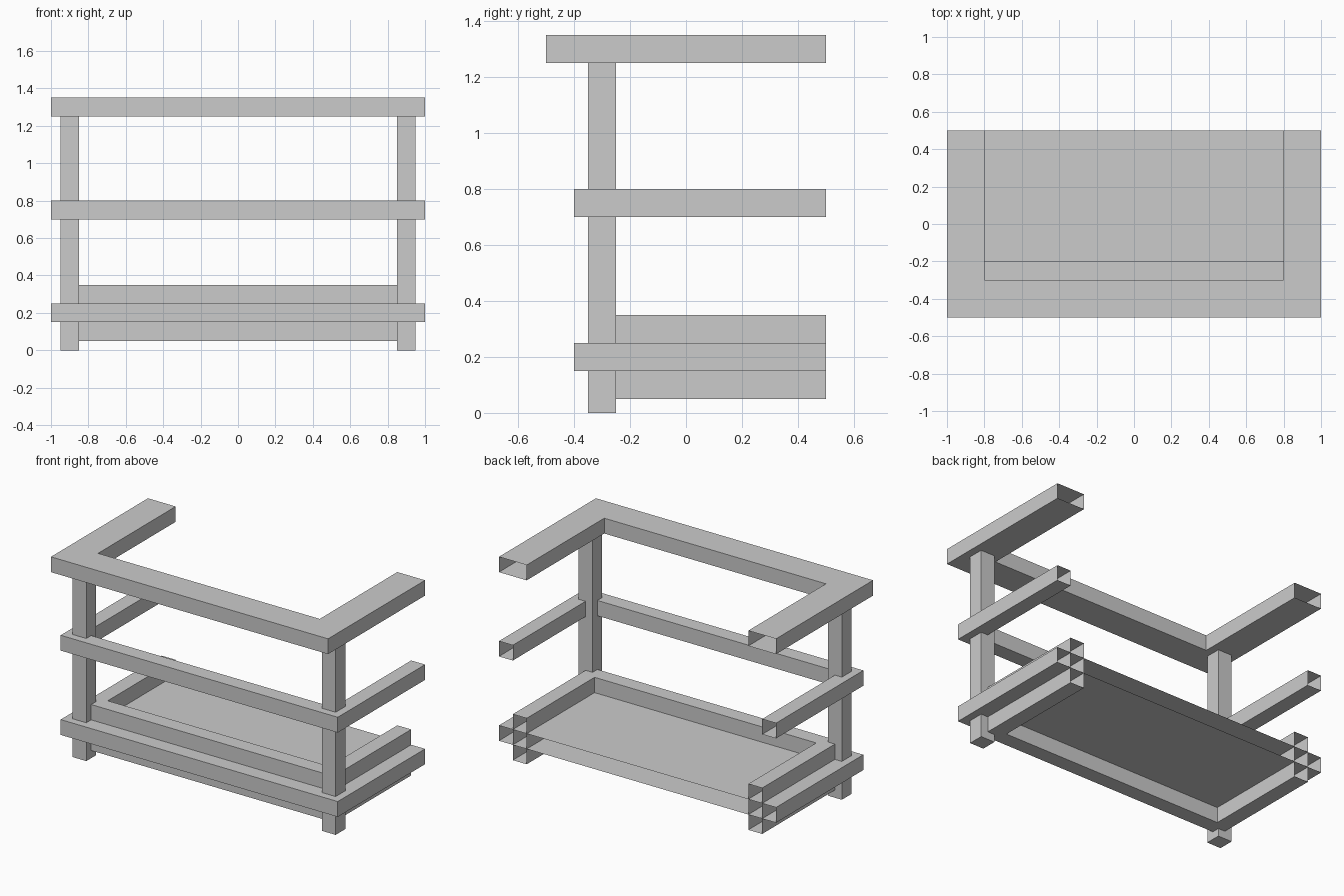
import bpy, bmesh

if "Cube" in bpy.data.objects:
    bpy.data.objects.remove(bpy.data.objects["Cube"])

BACK = 0.5  # everything runs to an open cut at the back


def finish(name, bm):
    bmesh.ops.recalc_face_normals(bm, faces=bm.faces[:])
    mesh = bpy.data.meshes.new(name)
    bm.to_mesh(mesh)
    bm.free()
    obj = bpy.data.objects.new(name, mesh)
    bpy.context.collection.objects.link(obj)
    return obj


def u_rail(name, half_x, front_y, width, z0, z1):
    """Mitred U-shaped square tube, open at both back ends."""
    bm = bmesh.new()
    profile = [(0, z0), (width, z0), (width, z1), (0, z1)]
    rings = []
    for sx, at_back in ((-1, True), (-1, False), (1, False), (1, True)):
        rings.append([bm.verts.new((sx * (half_x - inset),
                                    BACK if at_back else front_y + inset, z))
                      for inset, z in profile])
    for a, b in zip(rings, rings[1:]):
        for i in range(4):
            j = (i + 1) % 4
            bm.faces.new((a[i], a[j], b[j], b[i]))
    return finish(name, bm)


def box(name, lo, hi, open_back=False):
    bm = bmesh.new()
    bmesh.ops.create_cube(bm, size=1)
    for v in bm.verts:
        v.co = [lo[k] if v.co[k] < 0 else hi[k] for k in range(3)]
    bmesh.ops.recalc_face_normals(bm, faces=bm.faces[:])
    if open_back:
        back = [f for f in bm.faces if all(v.co.y > hi[1] - 1e-4 for v in f.verts)]
        bmesh.ops.delete(bm, geom=back, context='FACES_ONLY')
    return finish(name, bm)


# Rails: wide handrail, middle rail, lower rail
u_rail("top_handrail", 1.0, -0.5, 0.2, 1.25, 1.35)
u_rail("middle_rail", 1.0, -0.4, 0.1, 0.70, 0.80)
u_rail("lower_rail", 1.0, -0.4, 0.1, 0.15, 0.25)

# Curbs above and below the floor edge
u_rail("upper_curb", 0.9, -0.3, 0.1, 0.25, 0.35)
u_rail("lower_curb", 0.9, -0.3, 0.1, 0.05, 0.15)

# Floor slab, open at the back
box("floor_slab", (-0.8, -0.2, 0.15), (0.8, BACK, 0.25), open_back=True)

# Corner posts
for side, x in (("left", -0.9), ("right", 0.9)):
    box(side + "_post", (x - 0.05, -0.35, 0.0), (x + 0.05, -0.25, 1.25))
